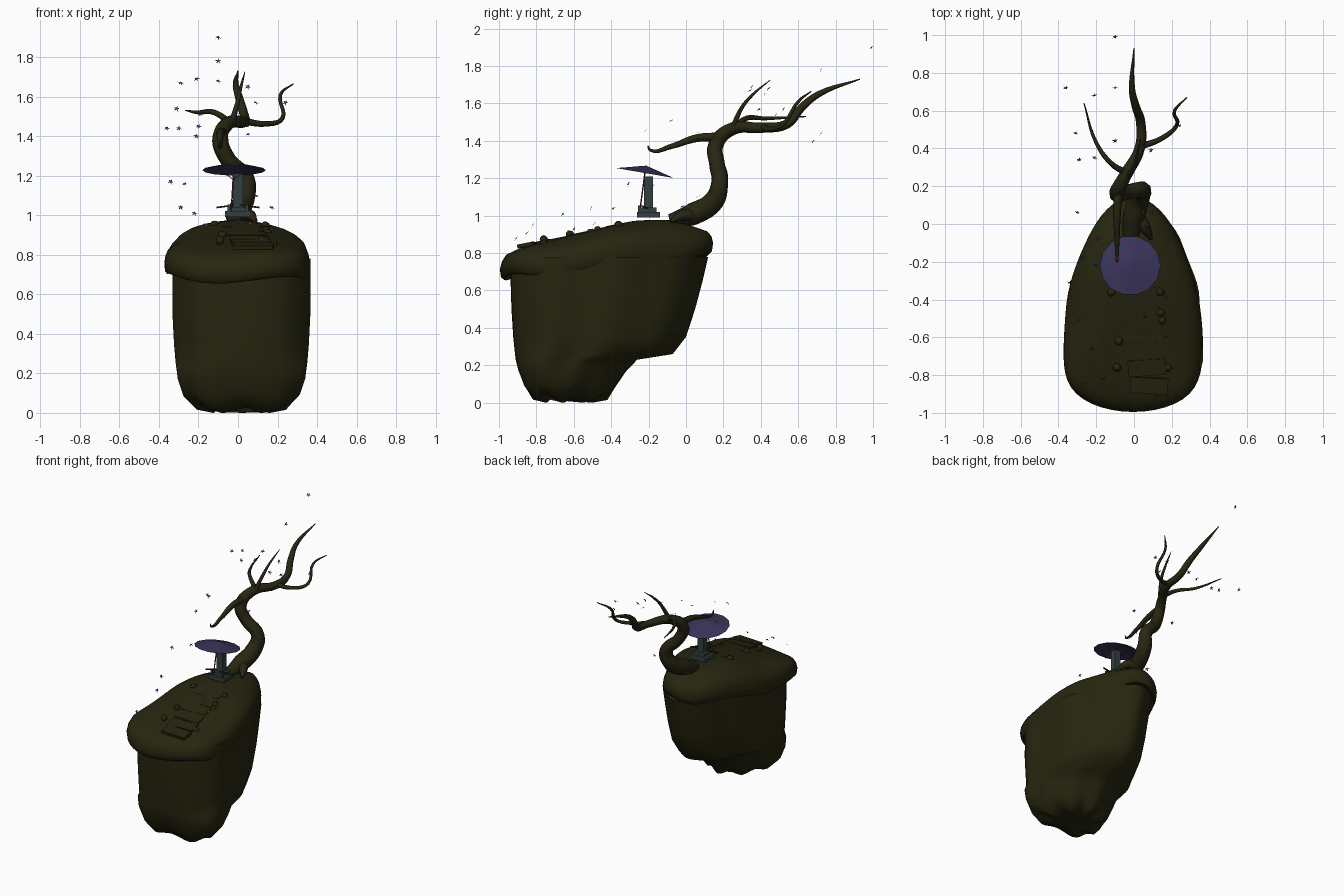
import bpy, bmesh, math, random
from mathutils import Vector, Matrix, Euler

random.seed(4)
if "Cube" in bpy.data.objects:
    bpy.data.objects.remove(bpy.data.objects["Cube"], do_unlink=True)


def material(name, r, g, b):
    m = bpy.data.materials.new(name)
    m.use_nodes = True
    m.diffuse_color = (r, g, b, 1)
    for node in m.node_tree.nodes:
        if node.type == 'BSDF_PRINCIPLED':
            node.inputs["Base Color"].default_value = (r, g, b, 1)
    return m


EARTH = material("dark_moss_earth", .020, .019, .005)
BARK = material("dark_bark", .021, .019, .006)
STONE = material("grey_stone", .035, .05, .05)
CLOTH = material("navy_paper", .036, .034, .105)
RED = material("dull_red", .13, .02, .035)
PETAL = material("plum_petal", .16, .03, .13)


def smooth(obj, angle=50):
    bpy.ops.object.select_all(action='DESELECT')
    obj.select_set(True)
    bpy.context.view_layer.objects.active = obj
    bpy.ops.object.shade_smooth_by_angle(angle=math.radians(angle))


def mesh_object(name, bm, *mats):
    mesh = bpy.data.meshes.new(name)
    bm.to_mesh(mesh)
    bm.free()
    obj = bpy.data.objects.new(name, mesh)
    bpy.context.collection.objects.link(obj)
    for m in mats:
        mesh.materials.append(m)
    return obj


def interp(points, t):
    for (a, va), (b, vb) in zip(points, points[1:]):
        if t <= b:
            return va + (vb - va) * max(0, (t - a) / (b - a))
    return points[-1][1]


# Pear-shaped plan of the floating island
SIDES = 64
CENTRE = -.425


def plan(a):
    v = math.sin(a)
    return .97 * math.cos(a) * (.36 - .07 * v + .19 * min(v, 0) ** 2), v


def lip_height(y, a):
    return .67 + .11 * (y + 1) + .015 * math.sin(5 * a + 1)


def top_height(y):
    return interp([(-1, .84), (-.7, .88), (-.3, .97), (-.05, 1), (.15, .95)], y)


def loft(name, rings, mat):
    bm = bmesh.new()
    loops = [[bm.verts.new(p) for p in ring] for ring in rings]
    for low, high in zip(loops, loops[1:]):
        for i in range(SIDES):
            j = (i + 1) % SIDES
            bm.faces.new((low[i], low[j], high[j], high[i]))
    bm.faces.new(loops[0][::-1])
    bm.faces.new(loops[-1])
    bmesh.ops.recalc_face_normals(bm, faces=bm.faces)
    smooth(mesh_object(name, bm, mat), 60)


ANGLES = [math.tau * i / SIDES for i in range(SIDES)]

# Rock body: height, front y, back y, width scale
body = []
for z, front, back, wide in [(.015, -.76, -.5, .4), (.03, -.83, -.42, .62),
                             (.09, -.87, -.38, .78), (.17, -.9, -.32, .85),
                             (.23, -.915, -.26, .87), (.26, -.92, -.07, .88),
                             (.35, -.93, .0, .9), (.5, -.94, .05, .92),
                             (.65, -.945, .09, .92), (.78, -.945, .12, .92)]:
    ring = []
    for a in ANGLES:
        x, v = plan(a)
        groove = 1 + .022 * math.sin(9 * a + .6) + .012 * math.sin(4 * a)
        y = (front + back) / 2 + v * (back - front) / 2 * (.99 + (groove - 1) * .4)
        drop = .018 * math.sin(7 * a) * max(0, 1 - z / .2)
        ring.append((.022 + x * wide * groove, y, max(0, z + drop)))
    body.append(ring)
loft("rock_body", body, EARTH)

# Turf cap with an overhanging lip; rise is the share of height above the lip
cap = []
for scale, lift, rise in [(.9, .03, 0), (.96, -.005, 0), (.99, .01, 0), (1, .05, 0),
                          (.985, .085, 0), (.95, .1, .2), (.87, .1, .45),
                          (.75, .1, .66), (.6, .1, .82), (.45, .1, .93),
                          (.3, .1, .99), (.15, .1, 1)]:
    ring = []
    for a in ANGLES:
        x, v = plan(a)
        wave = 1 + .012 * math.sin(6 * a + 2) * scale
        y = CENTRE + .57 * v * scale
        low = lip_height(y, a) + lift
        ring.append((x * scale * wave - .005, y, low + (top_height(y) - low) * rise))
    cap.append(ring)
loft("turf_cap", cap, EARTH)


# Tapered tubes for the tree: x, y, z, radius
def tube(name, points, mat):
    data = bpy.data.curves.new(name, 'CURVE')
    data.dimensions = '3D'
    data.bevel_depth = 1
    data.bevel_resolution = 2
    data.resolution_u = 5
    data.use_fill_caps = True
    spline = data.splines.new('BEZIER')
    spline.bezier_points.add(len(points) - 1)
    for p, (x, y, z, r) in zip(spline.bezier_points, points):
        p.co = (x, y, z)
        p.radius = r
        p.handle_left_type = p.handle_right_type = 'AUTO'
    obj = bpy.data.objects.new(name, data)
    bpy.context.collection.objects.link(obj)
    data.materials.append(mat)
    bpy.ops.object.select_all(action='DESELECT')
    obj.select_set(True)
    bpy.context.view_layer.objects.active = obj
    bpy.ops.object.convert(target='MESH')
    smooth(bpy.context.view_layer.objects.active, 60)


tube("trunk", [(-.02, -.08, .97, .04), (0, .04, 1.01, .06), (.03, .15, 1.08, .056),
               (.04, .18, 1.18, .046), (-.05, .165, 1.28, .042),
               (-.09, .16, 1.38, .042), (-.05, .25, 1.465, .034),
               (.03, .4, 1.47, .028), (.035, .54, 1.49, .025),
               (.01, .62, 1.58, .022), (-.01, .71, 1.65, .017), (0, .93, 1.73, .003)], BARK)
tube("front_branch", [(-.08, .2, 1.42, .025), (-.09, .06, 1.415, .021),
                      (-.09, -.08, 1.37, .014), (-.09, -.19, 1.35, .008),
                      (-.09, -.205, 1.375, .003)], BARK)
tube("right_branch", [(-.04, .27, 1.47, .018), (-.12, .32, 1.52, .014),
                      (-.2, .43, 1.52, .01), (-.265, .64, 1.53, .003)], BARK)
tube("left_branch", [(.03, .41, 1.475, .018), (.14, .45, 1.462, .014),
                     (.225, .52, 1.49, .011), (.215, .6, 1.61, .009),
                     (.28, .67, 1.665, .003)], BARK)
tube("upper_branch", [(-.03, .25, 1.47, .016), (.0, .3, 1.58, .011),
                      (.015, .36, 1.65, .008), (.035, .45, 1.725, .002)], BARK)
tube("side_root", [(.0, .06, 1.0, .04), (.06, -.02, 1.0, .03), (.09, -.08, .97, .01)], BARK)


def box(name, centre, size, mat, tilt=(0, 0, 0)):
    bm = bmesh.new()
    place = Matrix.LocRotScale(Vector(centre), Euler(tilt), Vector(size))
    bmesh.ops.create_cube(bm, size=1, matrix=place)
    return mesh_object(name, bm, mat)


# Stone marker on its stepped plinth
for name, z, w, h in [("plinth_base", 1.005, .13, .03), ("plinth_step", 1.03, .09, .025),
                      ("marker_post", 1.12, .05, .18)]:
    box(name, (0, -.2, z), (w, w * .95, h), STONE)
for side in (-1, 1):
    box("offering_stick", (side * .06, -.22, 1.045), (.1, .008, .008), BARK, (0, side * .12, .3))
    box("stick_holder", (side * .045, -.25, 1.03), (.015, .015, .05), STONE)

# Paper parasol with narrow red ribs, leaning forward
RIBS = 14
bm = bmesh.new()
apex = bm.verts.new((0, 0, .04))
rim = []
for i in range(RIBS):
    for offset in (-.018, .018):
        a = math.tau * i / RIBS + offset
        rim.append(bm.verts.new((.16 * math.cos(a), .16 * math.sin(a), 0)))
for i, v in enumerate(rim):
    face = bm.faces.new((apex, v, rim[(i + 1) % len(rim)]))
    face.material_index = (i + 1) % 2
parasol = mesh_object("parasol_canopy", bm, CLOTH, RED)
parasol.location = (-.02, -.22, 1.228)
parasol.rotation_euler.x = -.17
tube("parasol_pole", [(-.035, -.25, 1.0, .004), (-.02, -.215, 1.265, .004)], RED)
for side in (-1, 1):
    tube("parasol_strut", [(-.025, -.225, 1.18, .002), (side * .08 - .02, -.22, 1.24, .002)], RED)


def ground(x, y):
    return top_height(y) - .9 * x * x - .005


# Worn path steps and edging stones
for i in range(6):
    y = -.38 - .095 * i
    x = .02 + .012 * i
    box("path_step", (x, y, ground(x, y) - .005), (.2, .085, .02), EARTH, (.2, 0, .06 * (-1) ** i))

for x, y in [(-.12, -.36), (.14, -.36), (.15, -.51), (.14, -.47), (-.08, -.62),
             (-.09, -.76), (.18, -.76)]:
    bm = bmesh.new()
    bmesh.ops.create_icosphere(bm, subdivisions=2, radius=.023)
    for v in bm.verts:
        v.co *= random.uniform(.88, 1.08)
    stone = mesh_object("edging_stone", bm, EARTH)
    stone.location = (x, y, ground(x, y) + .012)
    smooth(stone)

# Drifting five-petal blossoms
SPOTS = [(-.1, .99, 1.9), (-.1, .72, 1.78), (-.36, .72, 1.44), (-.21, .68, 1.4),
         (-.29, .34, 1.67), (-.21, .35, 1.69), (-.1, .44, 1.68), (-.31, .48, 1.54),
         (-.3, .06, 1.44), (-.19, -.08, 1.51), (-.2, -.22, 1.45), (.24, .52, 1.57),
         (.09, .39, 1.57), (.05, .42, 1.65), (.05, .06, 1.41), (-.34, -.31, 1.17),
         (-.27, -.18, 1.16), (-.29, -.51, 1.04), (-.22, -.66, 1.01), (-.26, -.85, .91),
         (.07, -.02, 1.05), (.09, .06, 1.1), (.17, -.39, 1.04), (.17, -.6, .93),
         (-.16, -.82, .95), (.12, -.91, .88), (.06, -.49, .96)]
for spot in SPOTS:
    bm = bmesh.new()
    points = []
    for i in range(10):
        a = math.tau * i / 10
        r = .006 if i % 2 else .017
        points.append(bm.verts.new((r * math.cos(a), r * math.sin(a), .003 * (i % 2 - 1))))
    heart = bm.verts.new((0, 0, 0))
    for i in range(10):
        bm.faces.new((heart, points[i], points[(i + 1) % 10]))
    blossom = mesh_object("blossom", bm, PETAL)
    blossom.location = spot
    blossom.rotation_euler = (random.uniform(.5, 1.1), random.uniform(-.3, .3), random.uniform(-.4, .4))
